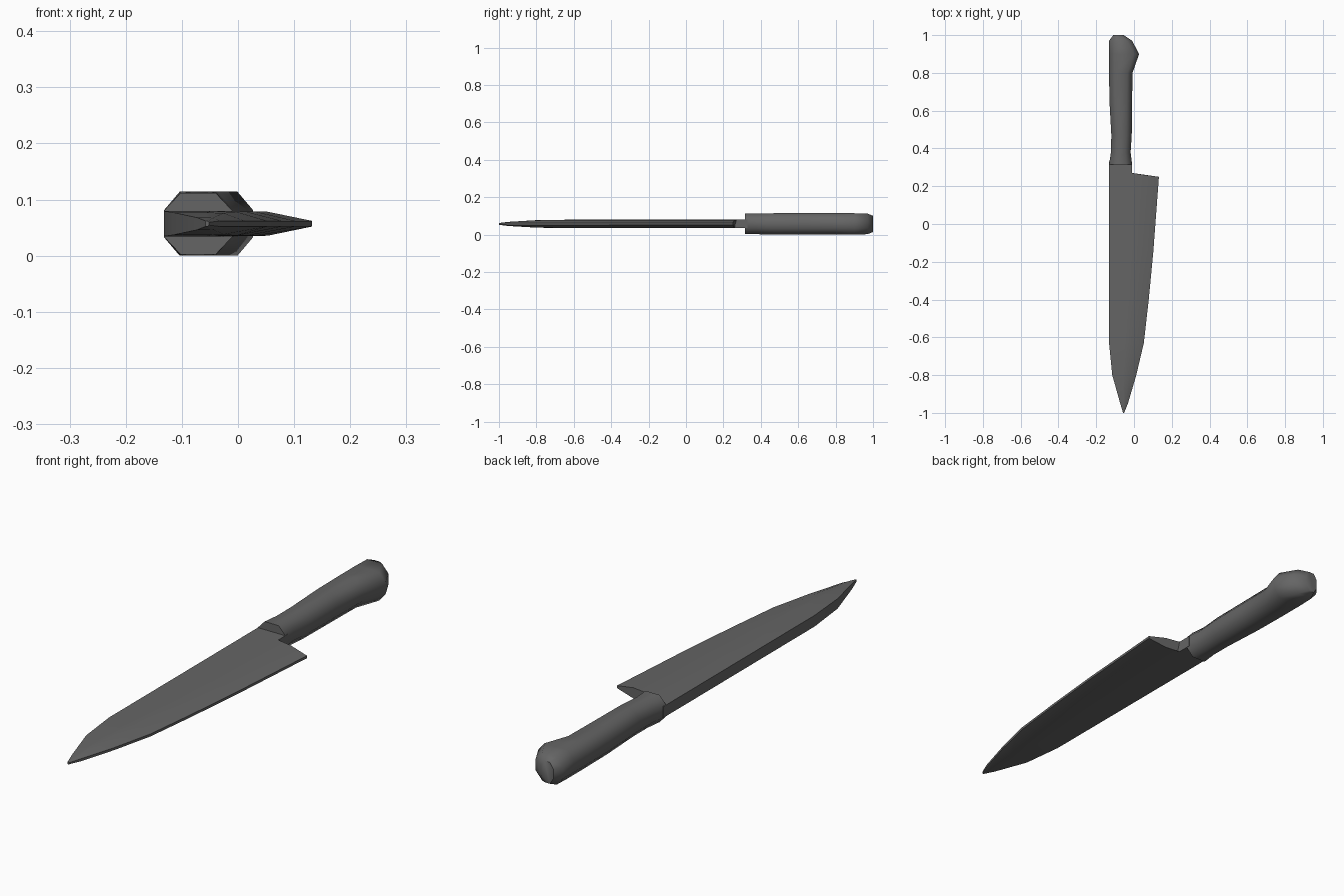
import bpy
import bmesh

cube = bpy.data.objects.get("Cube")
if cube:
    bpy.data.objects.remove(cube, do_unlink=True)

MID = 0.057  # height of the symmetry plane

steel = bpy.data.materials.new("dark grey")
steel.use_nodes = True
GREY = (0.13, 0.13, 0.13, 1)
steel.diffuse_color = GREY
steel.node_tree.nodes["Principled BSDF"].inputs["Base Color"].default_value = GREY


def loft(name, rings, angle):
    """Skin a list of equal-length point rings and cap both ends."""
    bm = bmesh.new()
    loops = [[bm.verts.new(p) for p in ring] for ring in rings]
    n = len(loops[0])
    for a, b in zip(loops, loops[1:]):
        for i in range(n):
            j = (i + 1) % n
            bm.faces.new((a[i], a[j], b[j], b[i]))
    bm.faces.new(loops[0])
    bm.faces.new(loops[-1])
    bmesh.ops.recalc_face_normals(bm, faces=bm.faces)
    mesh = bpy.data.meshes.new(name)
    bm.to_mesh(mesh)
    bm.free()
    obj = bpy.data.objects.new(name, mesh)
    bpy.context.collection.objects.link(obj)
    mesh.materials.append(steel)
    bpy.ops.object.select_all(action='DESELECT')
    obj.select_set(True)
    bpy.context.view_layer.objects.active = obj
    bpy.ops.object.shade_smooth_by_angle(angle=angle)
    return obj


def blade_ring(y, spine, edge, half, heel=0.0):
    """Flat-backed wedge: thick at the spine, thin at the cutting edge."""
    belly = spine + (edge - spine) * 0.7
    neck = spine + (edge - spine) * 0.46
    thin = min(0.005, half * 0.5)
    side = [(spine, y, half), (neck, y, half),
            (belly, y - heel * 0.5, half * 0.95), (edge, y - heel, thin)]
    top = [(x, v, MID + h) for x, v, h in side]
    return top + [(x, v, MID - h) for x, v, h in reversed(side)]


# Blade, from heel to tip: y, spine x, edge x, half thickness
blade = [(-0.15, -0.132, 0.102, 0.0225), (-0.4, -0.132, 0.078, 0.0225),
         (-0.63, -0.132, 0.052, 0.0225), (-0.8, -0.115, 0.012, 0.02),
         (-0.95, -0.073, -0.032, 0.011), (-1.0, -0.058, -0.052, 0.005)]
loft("blade", [blade_ring(0.27, -0.132, 0.132, 0.0225, 0.02)]
     + [blade_ring(*s) for s in blade], 0.5)

# Bolster joining the blade to the handle
loft("bolster", [[(x, y, MID + h) for x, h in
                  ((-0.132, 0.0225), (-0.01, 0.0225), (-0.01, -0.0225), (-0.132, -0.0225))]
                 for y in (0.26, 0.33)], 0.5)


def handle_ring(y, left, right, half, cut):
    """Rectangle with its four corners cut off."""
    inner = half - 0.033 * half / 0.057
    quarter = [(left, -inner), (left, inner), (left + cut, half), (right - cut, half),
               (right, inner), (right, -inner), (right - cut, -half), (left + cut, -half)]
    return [(x, y, MID + h) for x, h in quarter]


# Handle, from bolster to butt: y, left x, right x, half height, corner cut
handle = [(0.315, -0.132, -0.01, 0.055, 0.03), (0.38, -0.122, -0.018, 0.055, 0.028),
          (0.47, -0.12, -0.012, 0.057, 0.028), (0.65, -0.13, -0.01, 0.057, 0.028),
          (0.8, -0.132, -0.008, 0.057, 0.028), (0.9, -0.132, 0.027, 0.057, 0.028),
          (0.97, -0.132, -0.01, 0.055, 0.028), (1.0, -0.11, -0.055, 0.043, 0.015)]
loft("handle", [handle_ring(*s) for s in handle], 0.9)
